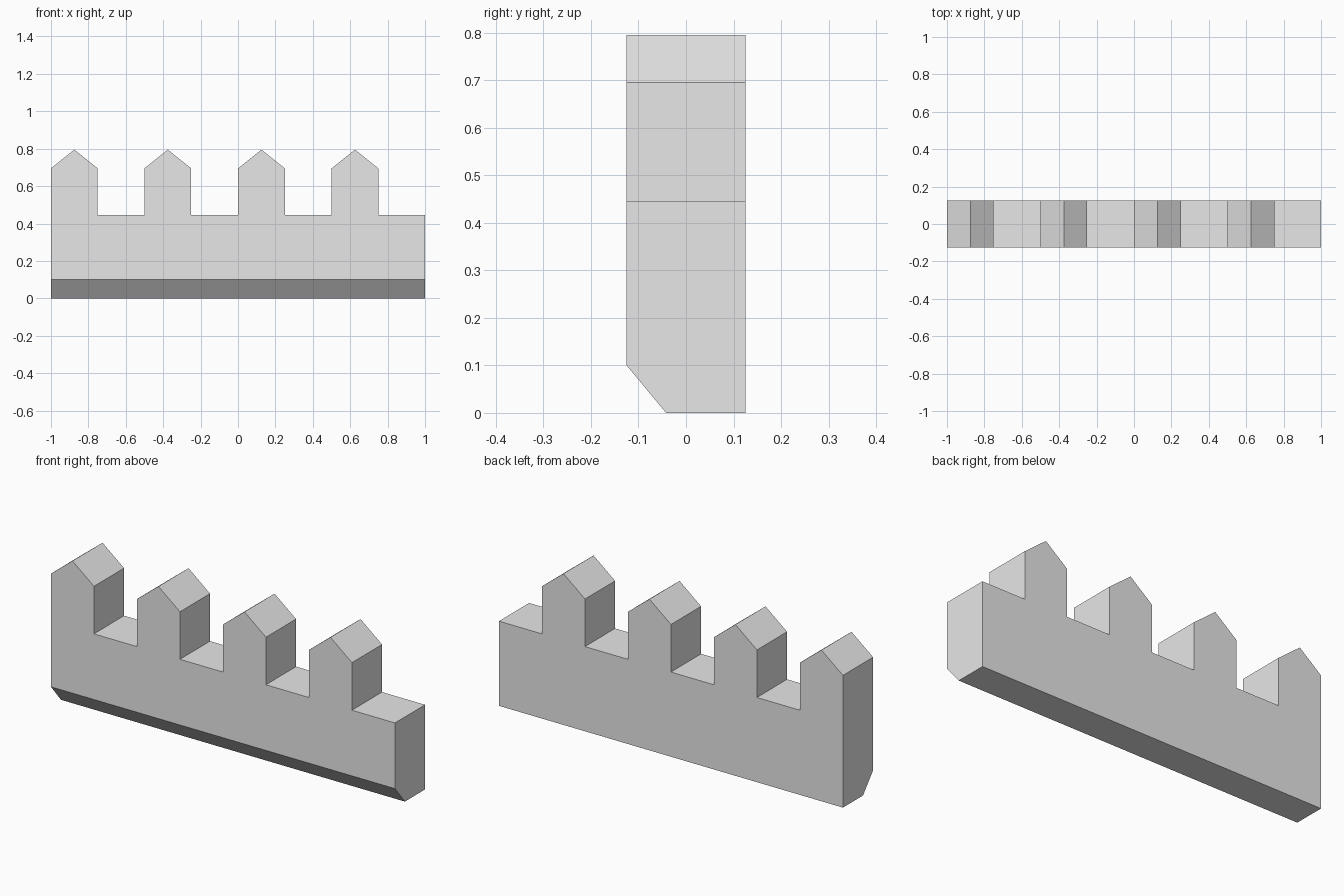
import bpy
import bmesh
from mathutils import Vector

cube = bpy.data.objects.get("Cube")
if cube:
    bpy.data.objects.remove(cube, do_unlink=True)

LEFT, RIGHT, HALF_DEPTH = -1.0, 1.0, 0.125
WALL_TOP, SHOULDER, PEAK = 0.445, 0.695, 0.795
MERLON, SPACING, COUNT = 0.25, 0.5, 4
CHAMFER_Z, CHAMFER_Y = 0.1, -0.042

stone = bpy.data.materials.new("stone_grey")
stone.use_nodes = True
color = (0.8, 0.8, 0.8, 1.0)
stone.diffuse_color = color
stone.node_tree.nodes["Principled BSDF"].inputs["Base Color"].default_value = color

# Battlement outline: pointed merlons separated by flat gaps
outline = [(RIGHT, 0), (LEFT, 0)]
for i in range(COUNT):
    x = LEFT + i * SPACING
    if i:
        outline.append((x, WALL_TOP))
    outline += [(x, SHOULDER), (x + MERLON / 2, PEAK),
                (x + MERLON, SHOULDER), (x + MERLON, WALL_TOP)]
outline.append((RIGHT, WALL_TOP))

# Extrude the outline through the wall depth
bm = bmesh.new()
face = bm.faces.new([bm.verts.new((x, -HALF_DEPTH, z)) for x, z in outline])
extruded = bmesh.ops.extrude_face_region(bm, geom=[face], use_keep_orig=True)
moved = [v for v in extruded["geom"] if isinstance(v, bmesh.types.BMVert)]
bmesh.ops.translate(bm, verts=moved, vec=(0, 2 * HALF_DEPTH, 0))

# Slope the lower front edge
normal = Vector((0, -CHAMFER_Z, -(CHAMFER_Y + HALF_DEPTH)))
cut = bmesh.ops.bisect_plane(bm, geom=bm.verts[:] + bm.edges[:] + bm.faces[:],
                             plane_co=(0, -HALF_DEPTH, CHAMFER_Z),
                             plane_no=normal, clear_outer=True)
edges = [e for e in cut["geom_cut"] if isinstance(e, bmesh.types.BMEdge)]
bmesh.ops.holes_fill(bm, edges=edges, sides=0)
bmesh.ops.recalc_face_normals(bm, faces=bm.faces[:])

mesh = bpy.data.meshes.new("battlement_wall")
bm.to_mesh(mesh)
bm.free()
mesh.materials.append(stone)
wall = bpy.data.objects.new("battlement_wall", mesh)
bpy.context.collection.objects.link(wall)
